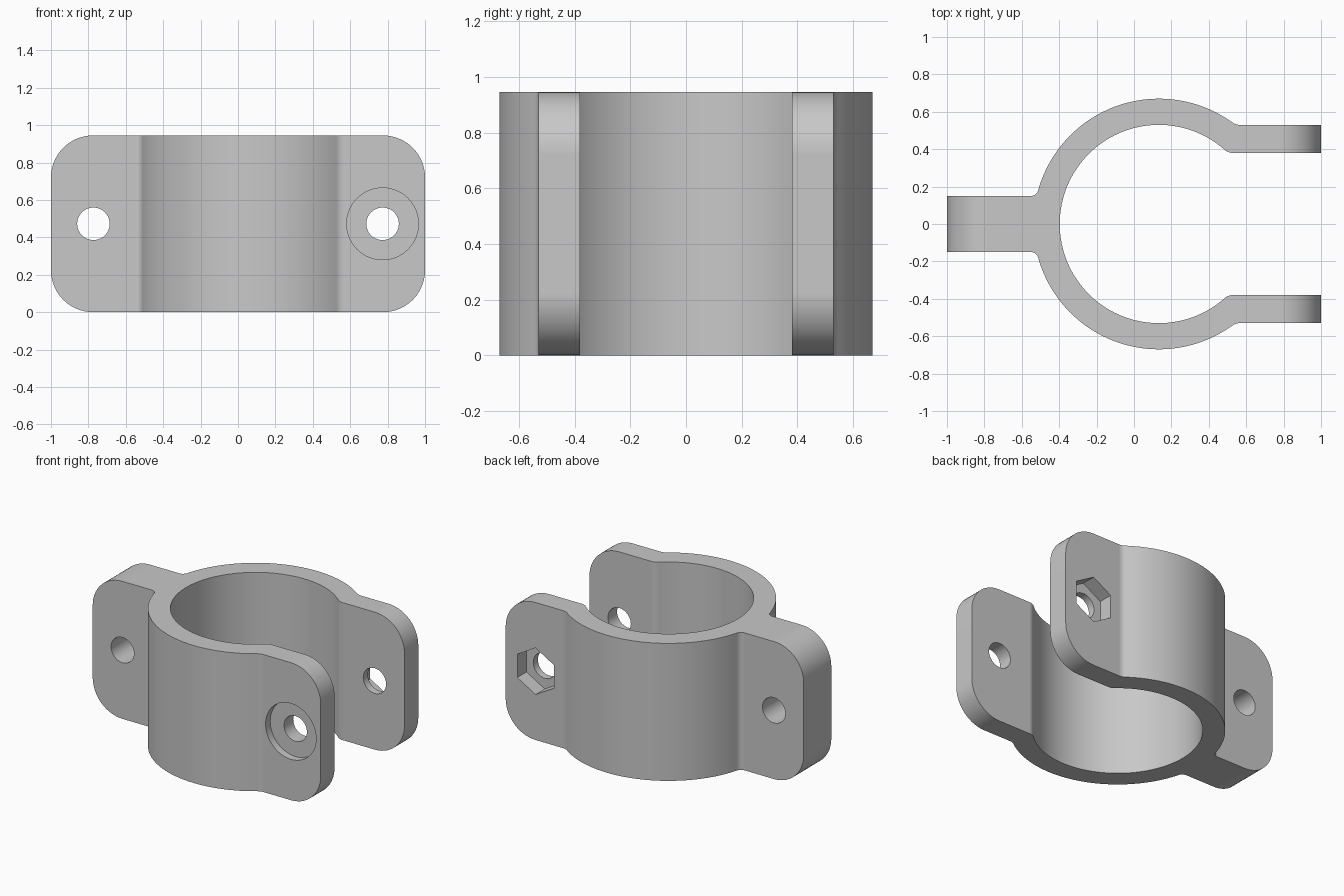
import bpy, bmesh
from math import sin, cos, pi, atan2, sqrt, radians
from mathutils import Vector

cube = bpy.data.objects.get("Cube")
if cube:
    bpy.data.objects.remove(cube, do_unlink=True)

HEIGHT = 0.945
RING_X, OUTER, INNER = 0.133, 0.67, 0.53
TAB_IN, TAB_OUT = 0.38, 0.53      # the pair of clamping tabs
LUG = 0.15                        # half thickness of the single lug
HOLE_X, HOLE_Z = 0.773, HEIGHT / 2

grey = bpy.data.materials.new("plain grey")
grey.use_nodes = True
colour = (0.58, 0.58, 0.58, 1)
grey.diffuse_color = colour
grey.node_tree.nodes["Principled BSDF"].inputs["Base Color"].default_value = colour


def arc(cx, cy, r, a0, a1, steps):
    return [(cx + r * cos(a0 + (a1 - a0) * i / steps),
             cy + r * sin(a0 + (a1 - a0) * i / steps)) for i in range(steps + 1)]


def prism(name, outline, axis, start, end):
    """Extrude a 2D outline along z, or an xz outline along y."""
    bm = bmesh.new()
    place = (lambda u, v: (u, v, start)) if axis == "z" else (lambda u, v: (u, start, v))
    face = bm.faces.new([bm.verts.new(place(u, v)) for u, v in outline])
    top = bmesh.ops.extrude_face_region(bm, geom=[face])["geom"]
    step = Vector((0, 0, end - start) if axis == "z" else (0, end - start, 0))
    bmesh.ops.translate(bm, vec=step, verts=[g for g in top if isinstance(g, bmesh.types.BMVert)])
    bmesh.ops.recalc_face_normals(bm, faces=bm.faces)
    mesh = bpy.data.meshes.new(name)
    bm.to_mesh(mesh)
    bm.free()
    mesh.materials.append(grey)
    ob = bpy.data.objects.new(name, mesh)
    bpy.context.collection.objects.link(ob)
    return ob


def blend(ring_r, flat, r, side):
    """Centre of a fillet between the ring and a flat, and its angle seen from the ring."""
    y = flat + r
    dx = side * sqrt((ring_r + r) ** 2 - y ** 2)
    return RING_X + dx, y, atan2(y, dx)


def cut(target, cutter, operation):
    mod = target.modifiers.new("cut", "BOOLEAN")
    mod.operation = operation
    mod.solver = "EXACT"
    mod.object = cutter
    bpy.context.view_layer.objects.active = target
    bpy.ops.object.modifier_apply(modifier=mod.name)
    bpy.data.objects.remove(cutter, do_unlink=True)


# Back half of the clamp outline, from the lug round to the inside of the ring
r_lug, r_tab = 0.04, 0.07
lx, ly, la = blend(OUTER, LUG, r_lug, -1)
ox, oy, oa = blend(OUTER, TAB_OUT, r_tab, 1)
ix, iy, ia = blend(INNER, TAB_IN, r_tab, 1)
half = [(-1.1, LUG)]
half += arc(lx, ly, r_lug, -pi / 2, la - pi, 6)
half += arc(RING_X, 0, OUTER, la, oa, 48)[1:-1]
half += arc(ox, oy, r_tab, oa + pi, 1.5 * pi, 8)
half += [(1.1, TAB_OUT), (1.1, TAB_IN)]
half += arc(ix, iy, r_tab, 1.5 * pi, ia + pi, 8)
half += arc(RING_X, 0, INNER, ia, pi, 56)[1:]
front = [(x, -y) for x, y in reversed(half[:-1])]
clamp = prism("pipe_clamp", half + front, "z", -0.1, HEIGHT + 0.1)

# Rounded corners of all the tabs
c = 0.225
corners = []
for i, (x, z) in enumerate([(1 - c, HEIGHT - c), (c - 1, HEIGHT - c), (c - 1, c), (1 - c, c)]):
    corners += arc(x, z, c, i * pi / 2, (i + 1) * pi / 2, 14)
cut(clamp, prism("corner_cutter", corners, "y", -1, 1), "INTERSECT")


# Bolt holes, round bolt head recess in front, six-sided nut pocket at the back
def disc(x, r, n, turn=0):
    return arc(x, HOLE_Z, r, turn, turn + 2 * pi, n)[:-1]


for x in (-HOLE_X, HOLE_X):
    cut(clamp, prism("bolt_hole_cutter", disc(x, 0.087, 40), "y", -1, 1), "DIFFERENCE")
cut(clamp, prism("head_recess_cutter", disc(HOLE_X, 0.192, 56), "y", -1, 0.05 - TAB_OUT), "DIFFERENCE")
cut(clamp, prism("nut_pocket_cutter", disc(HOLE_X, 0.16, 6, pi / 2), "y", TAB_OUT - 0.1, 1), "DIFFERENCE")

# Smooth curved walls with crisp edges
bpy.ops.object.select_all(action="DESELECT")
clamp.select_set(True)
bpy.context.view_layer.objects.active = clamp
bpy.ops.object.shade_smooth_by_angle(angle=radians(30))
normals = clamp.modifiers.new("even shading", "WEIGHTED_NORMAL")
normals.keep_sharp = True
